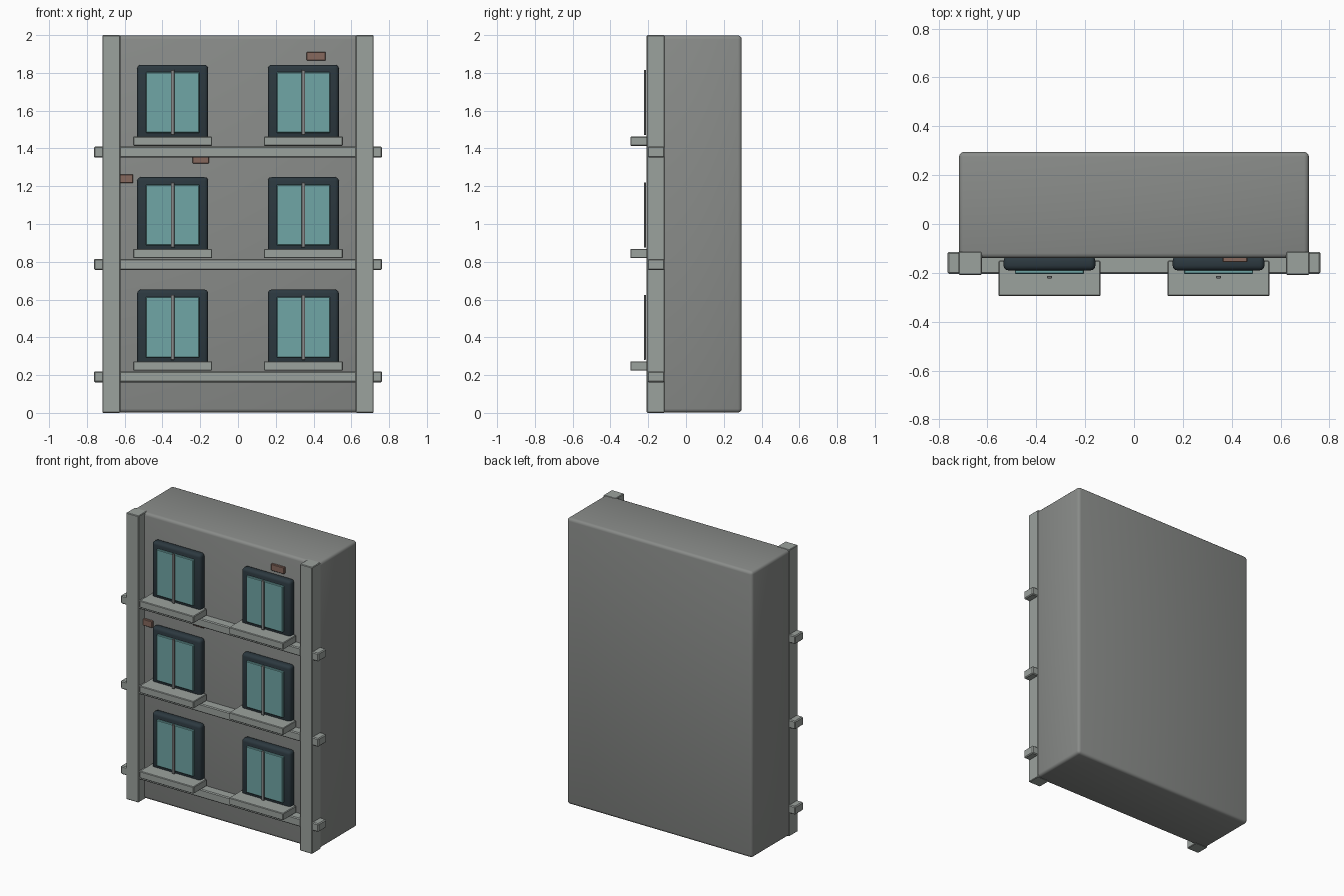
import bpy
import bmesh
from mathutils import Vector

if "Cube" in bpy.data.objects:
    bpy.data.objects.remove(bpy.data.objects["Cube"])


def material(name, rgb):
    m = bpy.data.materials.new(name)
    m.diffuse_color = (*rgb, 1)
    m.use_nodes = True
    m.node_tree.nodes["Principled BSDF"].inputs["Base Color"].default_value = m.diffuse_color
    return m


WALL = material("wall_grey", (0.25, 0.26, 0.25))
TRIM = material("trim_stone", (0.33, 0.36, 0.34))
DARK = material("frame_dark", (0.025, 0.04, 0.05))
GLASS = material("glass_teal", (0.16, 0.38, 0.38))
METAL = material("mullion_grey", (0.25, 0.26, 0.26))
BRICK = material("brick_brown", (0.24, 0.14, 0.11))


def box(name, x, y, z, mat, bevel=0.004, segments=1):
    """Bevelled box from (min, max) ranges on each axis."""
    ranges = (x, y, z)
    centre = Vector([(a + b) / 2 for a, b in ranges])
    size = Vector([b - a for a, b in ranges])
    bm = bmesh.new()
    bmesh.ops.create_cube(bm, size=1)
    bmesh.ops.scale(bm, vec=size, verts=bm.verts)
    bmesh.ops.bevel(bm, geom=bm.edges[:], offset=bevel, segments=segments,
                    profile=0.5, affect='EDGES')
    mesh = bpy.data.meshes.new(name)
    bm.to_mesh(mesh)
    bm.free()
    mesh.materials.append(mat)
    obj = bpy.data.objects.new(name, mesh)
    obj.location = centre
    bpy.context.collection.objects.link(obj)
    if segments > 1:
        bpy.ops.object.select_all(action='DESELECT')
        obj.select_set(True)
        bpy.context.view_layer.objects.active = obj
        bpy.ops.object.shade_smooth_by_angle()
    return obj


# Main block
box("wall_block", (-0.716, 0.716), (-0.14, 0.295), (0.002, 1.998), WALL, 0.02, 3)

# Corner pilasters
for side, name in ((-1, "left"), (1, "right")):
    box(f"{name}_pilaster", sorted((side * 0.623, side * 0.718)),
        (-0.208, -0.113), (0, 2), TRIM)

# One storey at a time: floor band, then two windows with sills
for floor in range(3):
    dz = floor * 0.595
    box(f"floor_band_{floor}", (-0.763, 0.763), (-0.204, -0.114),
        (0.162 + dz, 0.22 + dz), TRIM, 0.006)
    for side in (-1, 1):
        cx = side * 0.346
        tag = f"{floor}_{'left' if side < 0 else 'right'}"
        zc = 0.453 + dz
        box(f"window_frame_{tag}", (cx - 0.188, cx + 0.188), (-0.19, -0.132),
            (zc - 0.2, zc + 0.2), DARK, 0.02, 3)
        box(f"window_glass_{tag}", (cx - 0.142, cx + 0.142), (-0.204, -0.18),
            (zc - 0.161, zc + 0.161), GLASS)
        box(f"window_mullion_{tag}", (cx - 0.01, cx + 0.01), (-0.223, -0.212),
            (zc - 0.172, zc + 0.172), METAL, 0.002)
        box(f"window_sill_{tag}", (cx - 0.209, cx + 0.209), (-0.295, -0.15),
            (0.224 + dz, 0.273 + dz), TRIM)

# Exposed bricks
for i, (x0, x1, z) in enumerate(((0.363, 0.464, 1.888),
                                 (-0.24, -0.153, 1.344),
                                 (-0.642, -0.555, 1.24))):
    box(f"exposed_brick_{i}", (x0, x1), (-0.156, -0.132),
        (z - 0.023, z + 0.023), BRICK, 0.003)
